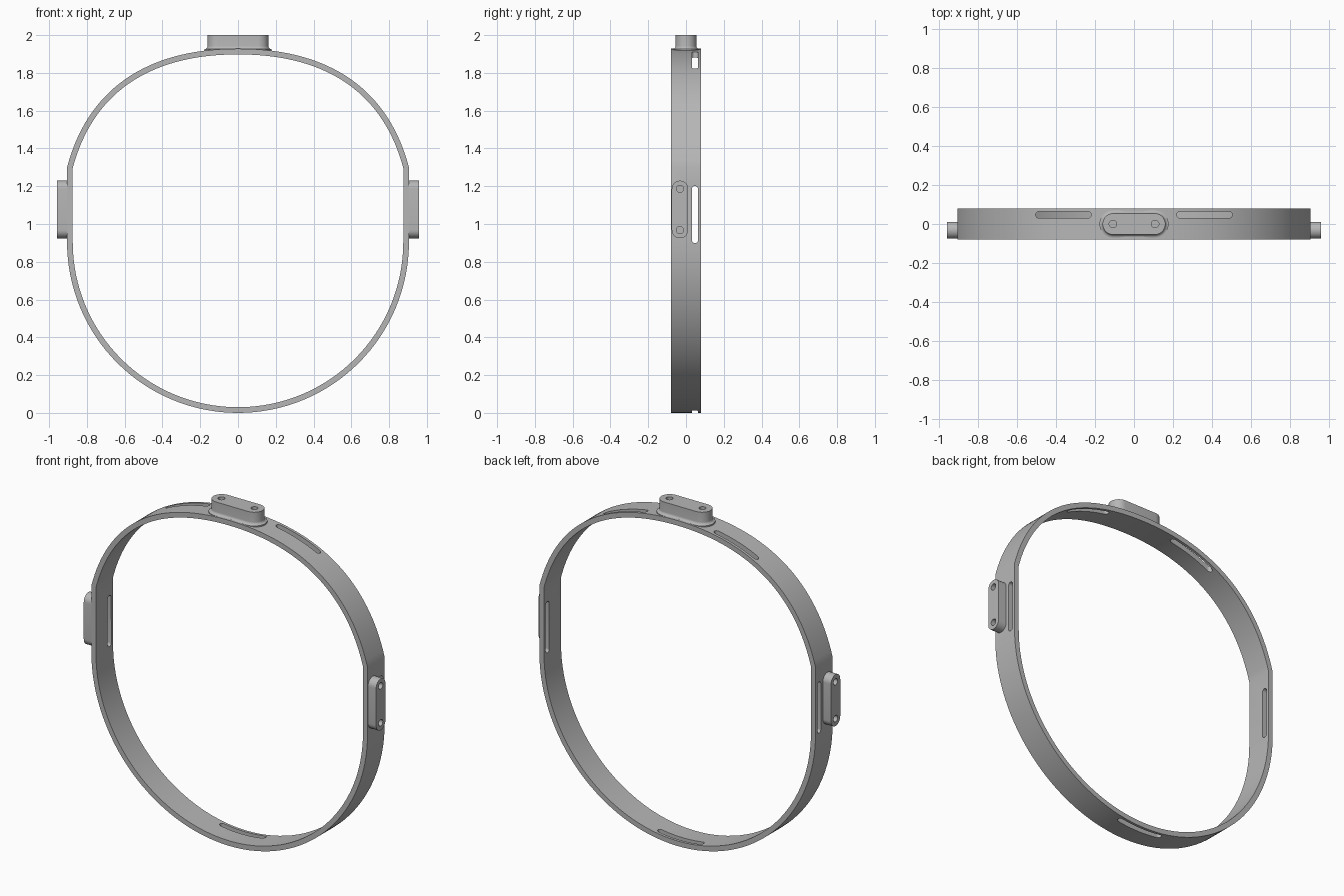
import bpy, bmesh, math
from mathutils import Matrix, Vector

cube = bpy.data.objects.get("Cube")
if cube:
    bpy.data.objects.remove(cube, do_unlink=True)

grey = bpy.data.materials.new("plain grey")
grey.use_nodes = True
colour = (0.47, 0.47, 0.47, 1)
grey.diffuse_color = colour
shader = grey.node_tree.nodes["Principled BSDF"]
shader.inputs["Base Color"].default_value = colour
shader.inputs["Roughness"].default_value = 0.6

HALF_DEPTH, WALL, RADIUS = 0.08, 0.03, 0.905
SLOT_Y, SLOT_W = 0.047, 0.033


def make_object(name, bm):
    bmesh.ops.recalc_face_normals(bm, faces=bm.faces)
    mesh = bpy.data.meshes.new(name)
    bm.to_mesh(mesh)
    bm.free()
    mesh.materials.append(grey)
    obj = bpy.data.objects.new(name, mesh)
    bpy.context.collection.objects.link(obj)
    return obj


def add_stadium(bm, length, width, rings, matrix):
    """Round-ended bar along local x, lofted through (grow, height) rings."""
    loops = []
    for grow, height in rings:
        r = width / 2 + grow
        reach = (length - width) / 2
        loop = []
        for side in (1, -1):
            for i in range(17):
                a = math.pi * (i / 16 - 0.5)
                p = Vector((side * (reach + r * math.cos(a)), side * r * math.sin(a), height))
                loop.append(bm.verts.new(matrix @ p))
        loops.append(loop)
    for low, high in zip(loops, loops[1:]):
        for i in range(len(low)):
            j = (i + 1) % len(low)
            bm.faces.new((low[i], low[j], high[j], high[i]))
    bm.faces.new(loops[0][::-1])
    bm.faces.new(loops[-1])


def facing(side, y, z):
    """Frame at mid height z whose local z points outward along side * x."""
    out, along = Vector((side, 0, 0)), Vector((0, 0, 1))
    rot = Matrix((along, out.cross(along), out)).transposed().to_4x4()
    return Matrix.Translation((0, y, z)) @ rot


def cut(target, bm):
    cutter = make_object("cutter", bm)
    cutter.hide_render = True
    mod = target.modifiers.new("cut", 'BOOLEAN')
    mod.operation, mod.solver, mod.object = 'DIFFERENCE', 'EXACT', cutter
    bpy.context.view_layer.objects.active = target
    bpy.ops.object.modifier_apply(modifier=mod.name)
    bpy.data.objects.remove(cutter, do_unlink=True)


def smooth(obj):
    bpy.ops.object.select_all(action='DESELECT')
    obj.select_set(True)
    bpy.context.view_layer.objects.active = obj
    bpy.ops.object.shade_smooth_by_angle(angle=math.radians(25))


# Band outline: half circle below, straight sides, flattened crown above
outline = []
for i in range(65):
    a = math.pi * (1 + i / 64)
    outline.append(Vector((RADIUS * math.cos(a), RADIUS + RADIUS * math.sin(a))))
crown = [Vector(p) for p in ((RADIUS, 1.3), (0.8, 1.7), (0.5, 1.928), (0, 1.928))]
right_half = []
for i in range(33):
    t = i / 32
    weights = ((1 - t) ** 3, 3 * t * (1 - t) ** 2, 3 * t * t * (1 - t), t ** 3)
    right_half.append(sum((p * w for p, w in zip(crown, weights)), Vector((0, 0))))
outline += right_half + [Vector((-p.x, p.y)) for p in right_half[-2::-1]]

bm = bmesh.new()
sections = []
for i, p in enumerate(outline):
    before = (p - outline[i - 1]).normalized()
    after = (outline[(i + 1) % len(outline)] - p).normalized()
    tangent = (before + after).normalized()
    inner = p + Vector((-tangent.y, tangent.x)) * WALL
    sections.append([bm.verts.new((q.x, y, q.y)) for q, y in (
        (p, -HALF_DEPTH), (p, HALF_DEPTH), (inner, HALF_DEPTH), (inner, -HALF_DEPTH))])
for i, here in enumerate(sections):
    there = sections[(i + 1) % len(sections)]
    for k in range(4):
        m = (k + 1) % 4
        bm.faces.new((here[k], here[m], there[m], there[k]))
band = make_object("band", bm)

# Strap slots: one per side, two in the crown, one at the bottom
bm = bmesh.new()
for side in (1, -1):
    add_stadium(bm, 0.303, SLOT_W, [(0, 0.8), (0, 1.0)], facing(side, SLOT_Y, 1.05))
    add_stadium(bm, 0.285, SLOT_W, [(0, 1.7), (0, 2.1)],
                Matrix.Translation((side * 0.362, SLOT_Y, 0)))
add_stadium(bm, 0.3, SLOT_W, [(0, -0.1), (0, 0.2)], Matrix.Translation((0, SLOT_Y, 0)))
cut(band, bm)
smooth(band)


def mount(name, length, width, rings, matrix, spacing, depth):
    """Round-ended mounting pad with two blind screw holes."""
    bm = bmesh.new()
    add_stadium(bm, length, width, rings, matrix)
    pad = make_object(name, bm)
    top = rings[-1][1]
    holes = bmesh.new()
    for s in (1, -1):
        place = matrix @ Matrix.Translation((s * spacing / 2, 0, top))
        bmesh.ops.create_cone(holes, cap_ends=True, segments=32, radius1=0.019,
                              radius2=0.019, depth=depth * 2, matrix=place)
    cut(pad, holes)
    smooth(pad)


# Top mount with a small fillet where it meets the band
fillet = [(0.016, 1.9)]
for i in range(7):
    a = math.pi / 2 * i / 6
    fillet.append((0.016 * (1 - math.sin(a)), 1.942 - 0.016 * math.cos(a)))
mount("top_mount", 0.322, 0.11, fillet + [(0, 2.0)], Matrix.Identity(4), 0.217, 0.06)

# Side mounts
for side, name in ((1, "left_mount"), (-1, "right_mount")):
    mount(name, 0.305, 0.087, [(0, 0.89), (0, 0.958)], facing(side, -0.032, 1.077), 0.218, 0.05)
